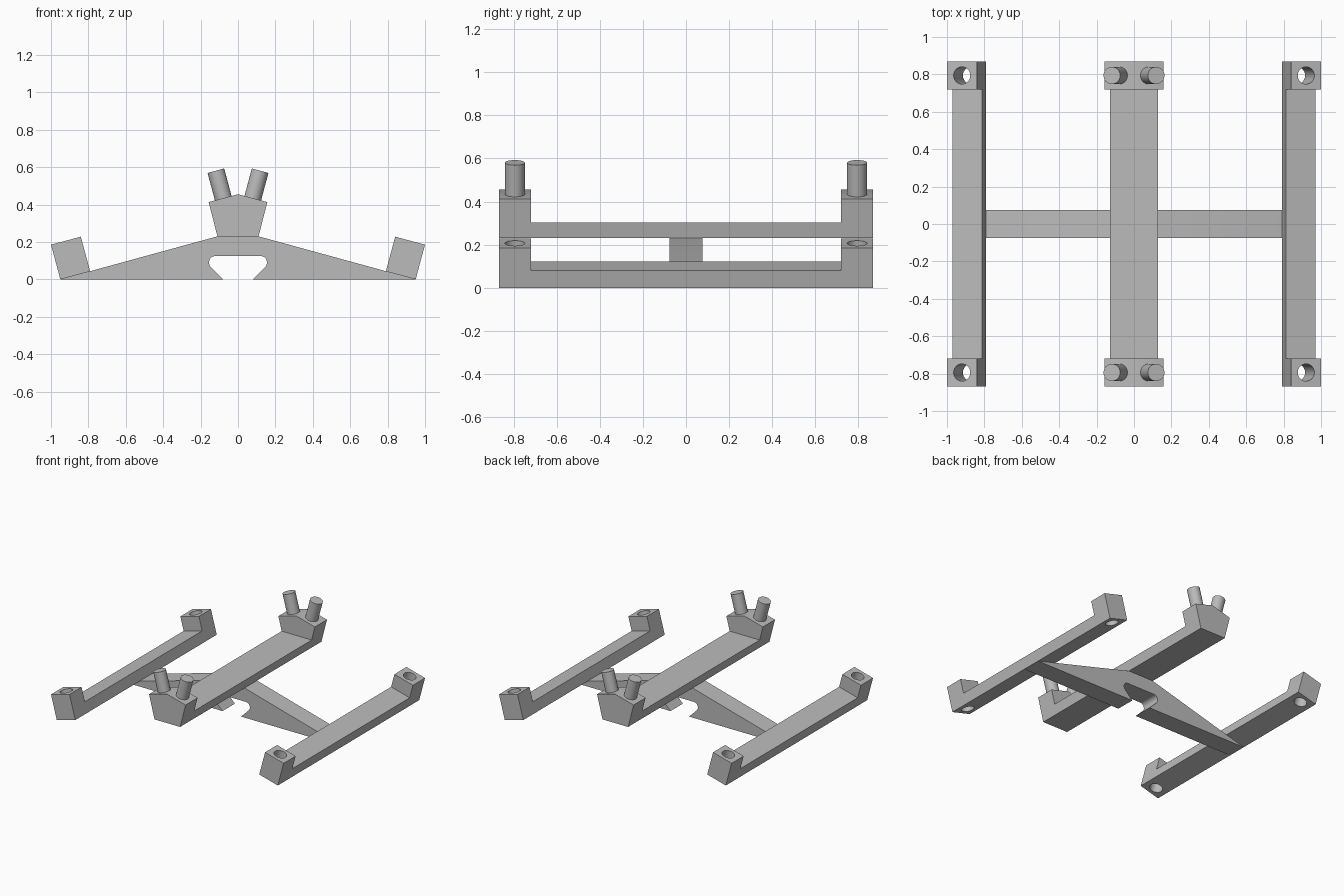
import bpy, bmesh
from math import sin, cos, radians
from mathutils import Matrix, Vector

if "Cube" in bpy.data.objects:
    bpy.data.objects.remove(bpy.data.objects["Cube"], do_unlink=True)

TILT = radians(15)
END, STEP = 0.868, 0.72          # half length, start of the raised ends
MID = (END + STEP) / 2
WIDTH, RAIL_H, BLOCK_H = 0.165, 0.083, 0.192

grey = bpy.data.materials.new("light grey")
grey.use_nodes = True
colour = (0.5, 0.5, 0.5, 1)
grey.diffuse_color = colour
grey.node_tree.nodes["Principled BSDF"].inputs["Base Color"].default_value = colour


def finish(name, bm):
    bmesh.ops.recalc_face_normals(bm, faces=bm.faces)
    mesh = bpy.data.meshes.new(name)
    bm.to_mesh(mesh)
    bm.free()
    mesh.materials.append(grey)
    ob = bpy.data.objects.new(name, mesh)
    bpy.context.scene.collection.objects.link(ob)
    return ob


def prism(name, profile, depth, across, up, along, origin=(0, 0, 0)):
    """Extrude a flat profile, centred on origin, along the third axis."""
    a, b, c = Vector(across), Vector(up), Vector(along)
    bm = bmesh.new()
    start = Vector(origin) - c * depth / 2
    face = bm.faces.new([bm.verts.new(start + a * p + b * q) for p, q in profile])
    out = bmesh.ops.extrude_face_region(bm, geom=[face])
    moved = [v for v in out["geom"] if isinstance(v, bmesh.types.BMVert)]
    bmesh.ops.translate(bm, verts=moved, vec=c * depth)
    return finish(name, bm)


def rod(name, centre, radius, length, side):
    """Cylinder leaning outward by the common tilt."""
    bm = bmesh.new()
    place = Matrix.Translation(centre) @ Matrix.Rotation(side * TILT, 4, "Y")
    bmesh.ops.create_cone(bm, cap_ends=True, segments=40, radius1=radius,
                          radius2=radius, depth=length, matrix=place)
    return finish(name, bm)


def cut(ob, cutter):
    mod = ob.modifiers.new("cut", "BOOLEAN")
    mod.operation, mod.solver, mod.object = "DIFFERENCE", "EXACT", cutter
    bpy.context.view_layer.update()
    graph = bpy.context.evaluated_depsgraph_get()
    ob.data = bpy.data.meshes.new_from_object(ob.evaluated_get(graph))
    ob.modifiers.clear()
    bpy.data.objects.remove(cutter, do_unlink=True)


parts = []
X, Y, Z = (1, 0, 0), (0, 1, 0), (0, 0, 1)

# Tilted side rails with raised, drilled end blocks
rail_shape = [(-END, 0), (END, 0), (END, BLOCK_H), (STEP, BLOCK_H),
              (STEP, RAIL_H), (-STEP, RAIL_H), (-STEP, BLOCK_H), (-END, BLOCK_H)]
for side, label in ((1, "left"), (-1, "right")):
    inward = Vector((-side * cos(TILT), 0, sin(TILT)))
    upward = Vector((side * sin(TILT), 0, cos(TILT)))
    base = Vector((side * 0.95, 0, 0)) + inward * WIDTH / 2
    rail = prism(label + "_rail", rail_shape, WIDTH, Y, upward, inward, base)
    for y in (-MID, MID):
        centre = base + upward * BLOCK_H / 2 + Vector((0, y, 0))
        cut(rail, rod("hole_cutter", centre, 0.046, 0.5, side))
    parts.append(rail)

# Centre beam: a long keystone bar, lowered between its end blocks
beam = prism("centre_beam", [(-0.11, 0.23), (0.11, 0.23), (0.157, 0.413),
                             (0, 0.455), (-0.157, 0.413)], 2 * END, X, Z, Y)
cut(beam, prism("beam_cutter", [(-0.4, 0.304), (0.4, 0.304), (0.4, 0.7), (-0.4, 0.7)],
                2 * STEP, X, Z, Y))
parts.append(beam)

# Angled pegs on the centre beam ends
for side, label in ((1, "left"), (-1, "right")):
    for y, end in ((-MID, "front"), (MID, "back")):
        axis = Vector((side * sin(TILT), 0, cos(TILT)))
        foot = Vector((side * 0.079, y, 0.434))
        parts.append(rod(f"{end}_{label}_peg", foot + axis * 0.071, 0.046, 0.162, side))

# Crossbar: sloping arms with a rounded dovetail notch underneath
notch = [(0.08, 0)]
for i in range(13):
    t = radians(-45 + 135 * i / 12)
    notch.append((0.12 + 0.035 * cos(t), 0.09 + 0.035 * sin(t)))
half = [(0.11, 0.23), (0.95, 0)] + notch
outline = half + [(-x, z) for x, z in reversed(half)]
parts.append(prism("crossbar", outline, 0.152, X, Z, Y))

# Smooth the round surfaces, keep hard edges
bpy.ops.object.select_all(action="DESELECT")
for ob in parts:
    ob.select_set(True)
bpy.context.view_layer.objects.active = parts[0]
bpy.ops.object.shade_smooth_by_angle(angle=radians(30))
